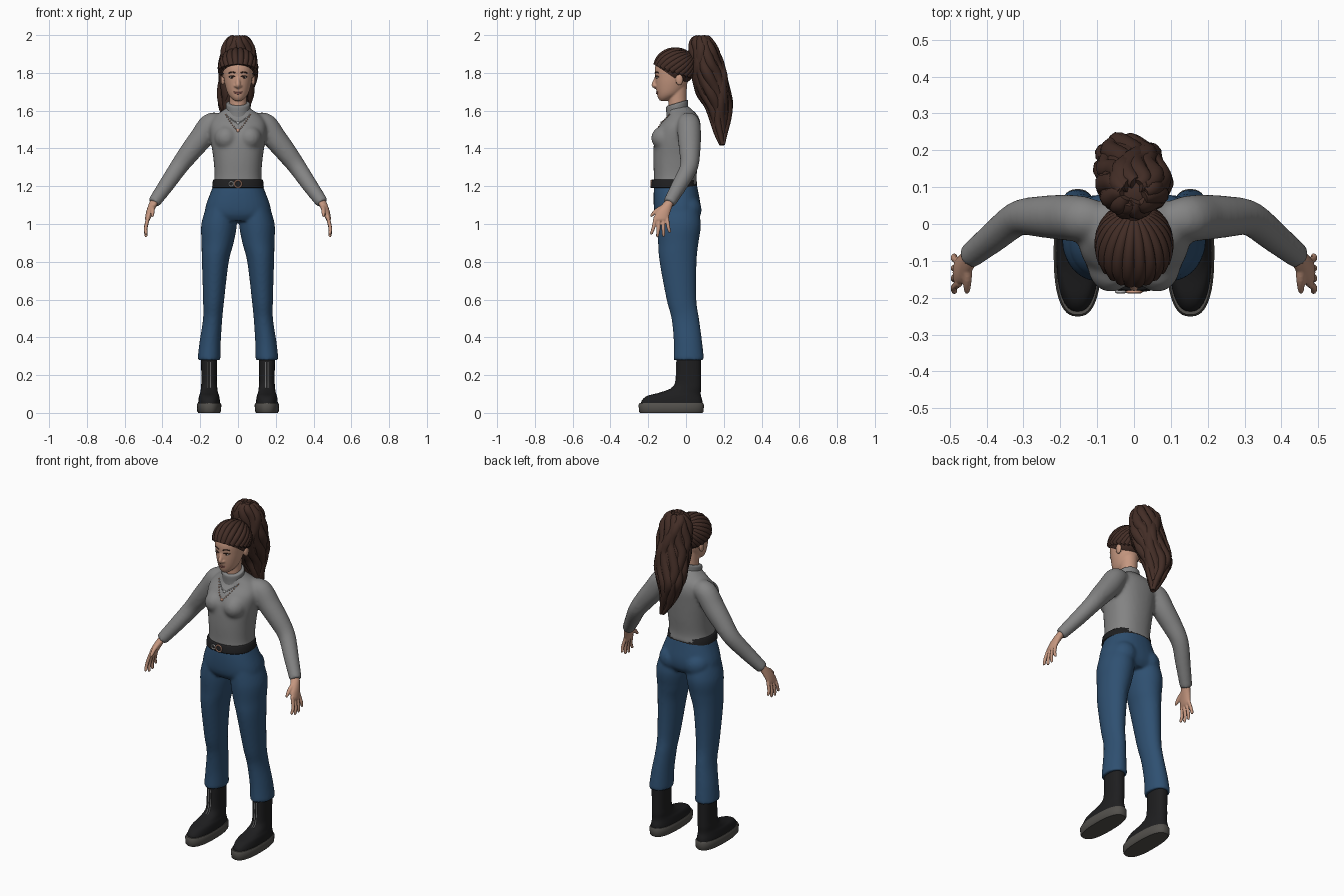
import bpy, bmesh
from math import sin, cos, pi, radians
from mathutils import Vector, Matrix

cube = bpy.data.objects.get("Cube")
if cube:
    bpy.data.objects.remove(cube)


def material(name, *rgb):
    mat = bpy.data.materials.new(name)
    mat.use_nodes = True
    mat.diffuse_color = (*rgb, 1)
    mat.node_tree.nodes["Principled BSDF"].inputs["Base Color"].default_value = (*rgb, 1)
    return mat


hair_brown = material("hair brown", .055, .026, .019)
skin = material("skin", .56, .31, .215)
wool = material("grey wool", .23, .23, .23)
denim = material("blue denim", .028, .08, .165)
black = material("black leather", .013, .013, .014)
rubber = material("grey rubber", .085, .08, .072)
lip = material("lip pink", .42, .17, .14)
copper = material("copper", .6, .32, .22)
silver = material("silver", .45, .45, .45)
white = material("eye white", .6, .55, .52)


def spline(rows, n):
    """Catmull-Rom through rows of numbers."""
    out = []
    for i in range(len(rows) - 1):
        quad = rows[max(i - 1, 0)], rows[i], rows[i + 1], rows[min(i + 2, len(rows) - 1)]
        for k in range(n):
            t = k / n
            out.append([(2 * b + (c - a) * t + (2 * a - 5 * b + 4 * c - d) * t * t
                         + (3 * b - a - 3 * c + d) * t ** 3) / 2 for a, b, c, d in zip(*quad)])
    return out + [list(rows[-1])]


def bridge(bm, rings):
    loops = [[bm.verts.new(p) for p in ring] for ring in rings]
    n = len(loops[0])
    for a, b in zip(loops, loops[1:]):
        for i in range(n):
            j = (i + 1) % n
            bm.faces.new((a[i], a[j], b[j], b[i]))
    bm.faces.new(loops[0])
    bm.faces.new(loops[-1])


def loft(bm, rows, side=1, power=2, n=5, seg=32, tilt=0):
    """Stack of level rings, each x, y, z, half width, half depth."""
    rings = []
    for x, y, z, rx, ry in spline(rows, n):
        ring = []
        for i in range(seg):
            c, s = cos(2 * pi * i / seg), sin(2 * pi * i / seg)
            px = abs(c) ** (2 / power) * (1 if c > 0 else -1) * rx
            py = abs(s) ** (2 / power) * (1 if s > 0 else -1) * ry
            ring.append(Vector((side * (x + px), y + py, z + tilt * py)))
        rings.append(ring)
    bridge(bm, rings)


def tube(bm, rows, side=1, n=4, seg=12):
    """Round tube along x, y, z, radius."""
    pts = spline([(side * r[0], *r[1:]) for r in rows], n)
    rings, normal = [], None
    for i, (x, y, z, r) in enumerate(pts):
        a, b = pts[max(i - 1, 0)], pts[min(i + 1, len(pts) - 1)]
        way = (Vector(b[:3]) - Vector(a[:3])).normalized()
        normal = way.orthogonal() if normal is None else normal - way * normal.dot(way)
        normal.normalize()
        other = way.cross(normal)
        rings.append([Vector((x, y, z)) + max(r, .001) * (normal * cos(2 * pi * k / seg)
                      + other * sin(2 * pi * k / seg)) for k in range(seg)])
    bridge(bm, rings)


def ball(bm, centre, size, u=20, v=12):
    bmesh.ops.create_uvsphere(bm, u_segments=u, v_segments=v, radius=1,
                              matrix=Matrix.LocRotScale(Vector(centre), None, Vector(size)))


def finish(name, bm, mat, voxel=0, smooth=6):
    bmesh.ops.recalc_face_normals(bm, faces=bm.faces)
    for f in bm.faces:
        f.smooth = True
    me = bpy.data.meshes.new(name)
    bm.to_mesh(me)
    bm.free()
    me.set_sharp_from_angle(angle=radians(50))
    me.materials.append(mat)
    ob = bpy.data.objects.new(name, me)
    bpy.context.collection.objects.link(ob)
    if voxel:
        rem = ob.modifiers.new("Blend", "REMESH")
        rem.mode, rem.voxel_size, rem.use_smooth_shade = "VOXEL", voxel, True
        soft = ob.modifiers.new("Soften", "SMOOTH")
        soft.factor, soft.iterations = .5, smooth
    return ob


def front_of(ob, x, z):
    """Depth of the front surface at x, z."""
    bpy.context.view_layer.update()
    ev = ob.evaluated_get(bpy.context.evaluated_depsgraph_get())
    hit, loc, _, _ = ev.ray_cast(Vector((x, -1, z)), Vector((0, 1, 0)))
    return loc.y if hit else -.15


# Sweater: torso, bust and sleeves blended together
bm = bmesh.new()
loft(bm, [(0, -.055, 1.2, .134, .117), (0, -.057, 1.25, .124, .113), (0, -.053, 1.35, .131, .12),
          (0, -.046, 1.45, .146, .121), (0, -.032, 1.52, .15, .11), (0, -.018, 1.57, .125, .083),
          (0, -.03, 1.605, .075, .063), (0, -.04, 1.625, .05, .05)], power=2.3)
for s in (1, -1):
    ball(bm, (s * .062, -.115, 1.455), (.064, .07, .066))
    tube(bm, [(.1, .01, 1.535, .053), (.145, .015, 1.525, .062), (.195, .018, 1.455, .062),
              (.255, .02, 1.38, .056), (.315, .015, 1.3, .048), (.38, -.035, 1.205, .042),
              (.448, -.09, 1.11, .034)], s, seg=24)
sweater = finish("sweater", bm, wool, .009, 10)

bm = bmesh.new()
loft(bm, [(0, -.042, 1.575, .068, .062), (0, -.046, 1.6, .063, .058), (0, -.047, 1.635, .064, .058),
          (0, -.047, 1.641, .054, .05)], tilt=.3)
finish("turtleneck_collar", bm, wool)

# Jeans: hips and legs blended together
bm = bmesh.new()
loft(bm, [(0, -.055, 1.225, .122, .109), (0, -.053, 1.17, .144, .118), (0, -.047, 1.1, .17, .124),
          (0, -.045, 1.05, .176, .118), (0, -.045, 1.015, .16, .095)], power=2.3)
for s in (1, -1):
    ball(bm, (s * .08, .0, 1.075), (.08, .083, .08))
    loft(bm, [(.09, -.045, 1.1, .075, .105), (.1, -.038, 1.0, .094, .117), (.108, -.041, .9, .085, .107),
              (.12, -.042, .8, .071, .098), (.129, -.024, .6, .056, .079), (.134, -.004, .5, .051, .073),
              (.147, .01, .38, .056, .075), (.154, .015, .28, .061, .081)], s)
jeans = finish("jeans", bm, denim, .008, 6)

# Belt and buckle
bm = bmesh.new()
loft(bm, [(0, -.063, z, w, w - .015) for z, w in ((1.19, .134), (1.193, .137), (1.232, .133), (1.236, .129))],
     n=1, seg=48, power=2.3)
finish("belt", bm, black)
for name, x, mat, r in (("buckle_ring", .0, copper, .019), ("buckle_keeper", -.036, silver, .012)):
    bm = bmesh.new()
    tube(bm, [(x + r * cos(k * pi / 8), -.184, 1.212 + r * sin(k * pi / 8), .004) for k in range(17)], n=1, seg=8)
    finish(name, bm, mat)

# Head with nose, ears and neck
bm = bmesh.new()
loft(bm, [(0, -.118, 1.652, .018, .02), (0, -.105, 1.668, .038, .043), (0, -.09, 1.69, .054, .064),
          (0, -.08, 1.725, .066, .08), (0, -.075, 1.77, .075, .088), (0, -.072, 1.83, .08, .092),
          (0, -.062, 1.88, .07, .08), (0, -.06, 1.91, .03, .04)])
loft(bm, [(0, -.042, 1.58, .048, .048), (0, -.045, 1.65, .045, .048), (0, -.045, 1.74, .05, .05)])
tube(bm, [(0, -.153, 1.79, .008), (0, -.163, 1.76, .01), (0, -.17, 1.735, .013), (0, -.155, 1.722, .009)])
for s in (1, -1):
    ball(bm, (s * .012, -.16, 1.731), (.009, .01, .008))
    ball(bm, (s * .08, -.035, 1.765), (.011, .02, .032))
head = finish("head", bm, skin, .0045, 3)

# Face details set on the surface
parts = {n: bmesh.new() for n in ("eyes", "irises", "eyebrows", "eyelashes", "lips")}
for s in (1, -1):
    y = front_of(head, s * .031, 1.776)
    ball(parts["eyes"], (s * .031, y + .002, 1.776), (.014, .005, .0055))
    ball(parts["irises"], (s * .031, y - .002, 1.776), (.0055, .003, .005))
    for part, z, r in (("eyebrows", 1.803, .0035), ("eyelashes", 1.782, .0028)):
        arch = [(x, z + dz) for x, dz in ((.014, -.003), (.03, .002), (.048, -.003))]
        tube(parts[part], [(s * x, front_of(head, s * x, h), h, r) for x, h in arch], seg=8)
for z, r in ((1.699, .0045), (1.692, .0055)):
    tube(parts["lips"], [(x, front_of(head, x, z) + .001, z, r if x == 0 else .002)
                         for x in (-.024, 0, .024)], seg=8)
for (name, part), mat in zip(parts.items(), (white, hair_brown, hair_brown, hair_brown, lip)):
    finish(name, part, mat)

# Swept-back hair: cap trimmed at the hairline, with combed strands
centre, size, tie = Vector((0, -.055, 1.83)), Vector((.096, .108, .097)), Vector((0, .75, .6)).normalized()
bm = bmesh.new()
ball(bm, centre, size, 40, 24)
bmesh.ops.bisect_plane(bm, geom=bm.verts[:] + bm.edges[:] + bm.faces[:], plane_co=(0, -.16, 1.84),
                       plane_no=(0, .55, .8), clear_inner=True)
for k in range(26):
    a = 2 * pi * (k + .5) / 26
    start = Vector((sin(a), -cos(a), .12 - .42 * (1 - cos(a)))).normalized()
    path = []
    for i in range(7):
        p = centre + start.slerp(tie, i / 6) * size * .94
        path.append((*p, .019 - .001 * i))
    tube(bm, path, n=3, seg=10)
finish("hair_cap", bm, hair_brown)

bm = bmesh.new()
tube(bm, [(0, .0, 1.875, .03), (0, .03, 1.9, .026), (0, .06, 1.925, .035)])
finish("hair_tie", bm, hair_brown)

# Ponytail: core volume and wavy locks following it
core = [(0, .085, 1.985, .035, .03), (0, .085, 1.965, .06, .05), (0, .095, 1.92, .08, .068),
        (0, .11, 1.85, .09, .075), (0, .123, 1.79, .092, .086), (-.01, .147, 1.7, .085, .082),
        (-.02, .17, 1.63, .074, .066), (-.012, .178, 1.555, .052, .046), (.005, .184, 1.48, .03, .028),
        (.025, .192, 1.42, .008, .008)]
bm = bmesh.new()
loft(bm, core)
for k in range(15):
    path = []
    for i, (x, y, z, rx, ry) in enumerate(core[:10 - k % 3]):
        a = 2 * pi * k / 15 + .28 * sin(i * 1.5 + k * 1.3)
        fat = .9 + .08 * sin(i * 2.1 + k * 2)
        r = .009 + .02 * min(1, rx / .08) * (1 if i < 9 - k % 3 else .2)
        path.append((x + cos(a) * rx * fat * .88, y + sin(a) * ry * fat * .88, z, r))
    tube(bm, path, n=4, seg=10)
finish("ponytail", bm, hair_brown)

# Hands
for s, label in ((1, "left"), (-1, "right")):
    bm = bmesh.new()
    loft(bm, [(.44, -.083, 1.125, .024, .024), (.452, -.1, 1.1, .023, .03), (.466, -.12, 1.065, .02, .038),
              (.477, -.131, 1.03, .015, .038), (.48, -.133, 1.018, .01, .034)], s, seg=20)
    for k, drop in enumerate((.075, .088, .085, .065)):
        y = -.161 + .02 * k
        tip = y - .022 + .012 * k
        tube(bm, [(.474, y, 1.04, .01), (.488, (y + tip) / 2, 1.02 - drop / 2, .0095),
                  (.487, tip, 1.025 - drop, .008), (.485, tip, 1.02 - drop, .003)], s, seg=10)
    tube(bm, [(.452, -.11, 1.095, .014), (.452, -.15, 1.075, .012), (.453, -.178, 1.05, .009),
              (.453, -.187, 1.038, .004)], s, seg=10)
    finish(label + "_hand", bm, skin, .004, 2)

    # Boots with soles and front zips
    bm = bmesh.new()
    loft(bm, [(.153, -.075, .04, .058, .163), (.153, -.074, .065, .057, .16), (.153, -.063, .09, .053, .142),
              (.153, -.03, .108, .047, .108), (.153, .004, .135, .043, .076), (.153, .013, .18, .041, .067),
              (.153, .015, .3, .043, .065)], s, power=2.4)
    boot = finish(label + "_boot", bm, black)
    bm = bmesh.new()
    loft(bm, [(.153, -.078, z, w, w + .108) for z, w in ((.0, .057), (.008, .063), (.043, .065), (.052, .06))],
         s, power=2.5, n=1, seg=48)
    finish(label + "_sole", bm, rubber)
    bm = bmesh.new()
    for dx in (-.006, .006):
        heights = [.13 + .014 * k for k in range(11)]
        tube(bm, [(s * .153 + dx, front_of(boot, s * .153 + dx, z), z, .0022) for z in heights], n=1, seg=6)
    finish(label + "_boot_zip", bm, silver)

# Necklaces: beaded strands draped over the chest
for name, width, top, low, count, mat in (("short_necklace", .06, 1.575, 1.535, 15, silver),
                                          ("long_necklace", .065, 1.58, 1.495, 19, copper)):
    bm = bmesh.new()
    for k in range(count):
        t = 2 * k / (count - 1) - 1
        x, z = width * t, low + (top - low) * abs(t) ** 1.3
        r = .009 if k == count // 2 else .0035
        ball(bm, (x, front_of(sweater, x, z) - .001, z), (r, .004, r), 8, 6)
    finish(name, bm, mat)
